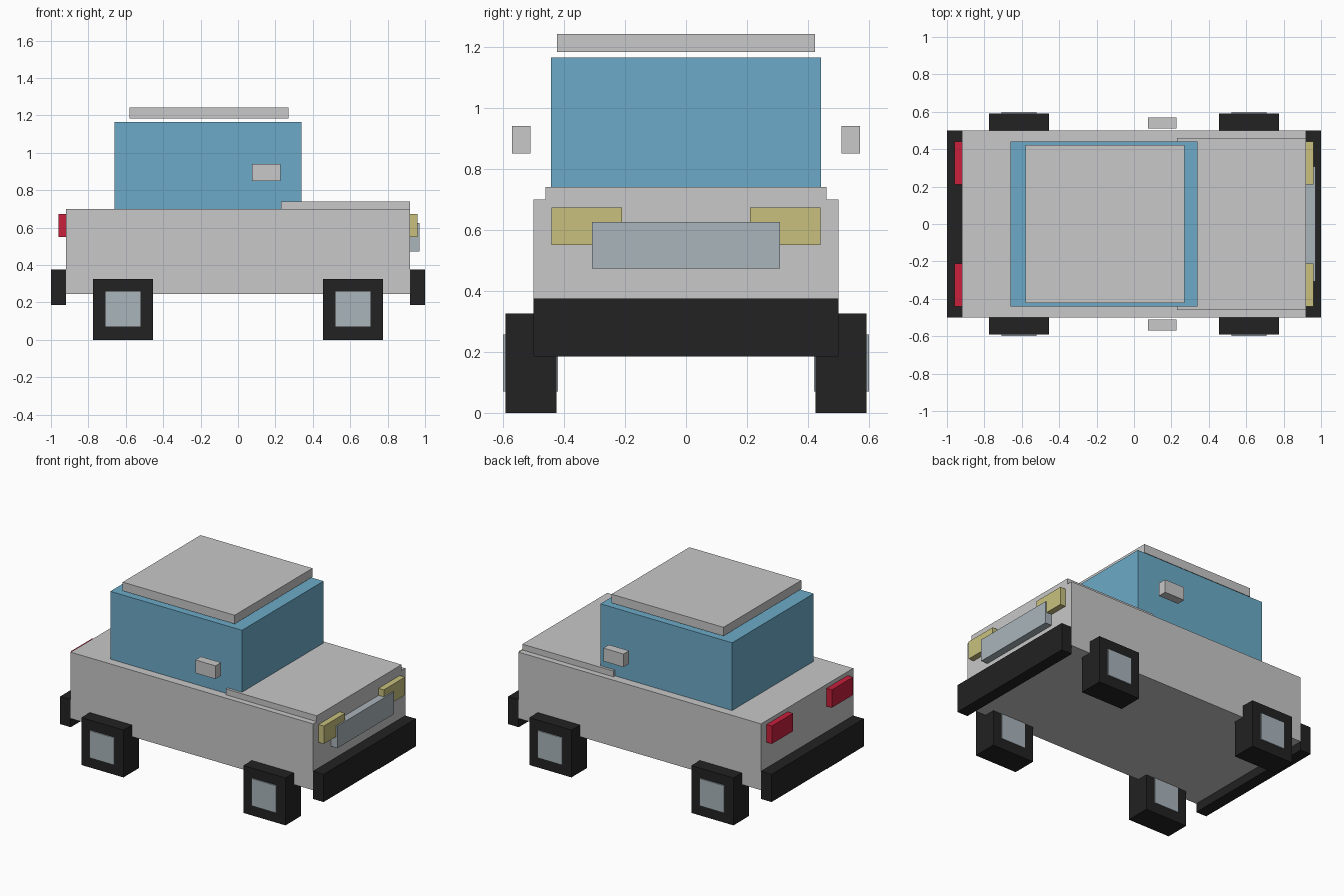
import bpy

if "Cube" in bpy.data.objects:
    bpy.data.objects.remove(bpy.data.objects["Cube"])


def material(name, rgb):
    m = bpy.data.materials.new(name)
    m.diffuse_color = (*rgb, 1)
    m.use_nodes = True
    m.node_tree.nodes["Principled BSDF"].inputs["Base Color"].default_value = m.diffuse_color
    return m


GREY = material("light grey paint", (0.58, 0.58, 0.58))
BLUE = material("blue glass", (0.15, 0.41, 0.58))
BLACK = material("black rubber", (0.016, 0.016, 0.016))
METAL = material("pale metal", (0.40, 0.46, 0.50))
YELLOW = material("yellow lamp", (0.58, 0.53, 0.21))
RED = material("red lamp", (0.58, 0.014, 0.045))


def box(name, x, y, z, mat):
    """Box from (min, max) ranges on each axis."""
    bpy.ops.mesh.primitive_cube_add(size=1, location=[sum(r) / 2 for r in (x, y, z)])
    o = bpy.context.object
    o.name = name
    o.scale = [r[1] - r[0] for r in (x, y, z)]
    bpy.ops.object.transform_apply(location=False, rotation=False, scale=True)
    o.data.materials.append(mat)


def pair(name, x, y, z, mat):
    """Matching boxes on both sides of the car."""
    box(name + "_left", x, y, z, mat)
    box(name + "_right", x, (-y[1], -y[0]), z, mat)


# Body, hood, cabin and floating roof panel
box("body", (-0.92, 0.92), (-0.5, 0.5), (0.245, 0.70), GREY)
box("hood", (0.23, 0.92), (-0.46, 0.46), (0.70, 0.74), GREY)
box("cabin", (-0.66, 0.34), (-0.442, 0.442), (0.70, 1.165), BLUE)
box("roof", (-0.58, 0.27), (-0.422, 0.422), (1.182, 1.242), GREY)

# Bumpers
box("front_bumper", (0.92, 1.0), (-0.5, 0.5), (0.185, 0.375), BLACK)
box("rear_bumper", (-1.0, -0.92), (-0.5, 0.5), (0.185, 0.375), BLACK)

# Grille, lamps and mirrors
box("grille", (0.92, 0.97), (-0.308, 0.308), (0.473, 0.625), METAL)
pair("headlight", (0.92, 0.96), (0.21, 0.44), (0.55, 0.673), YELLOW)
pair("taillight", (-0.96, -0.92), (0.21, 0.44), (0.55, 0.673), RED)
pair("mirror", (0.075, 0.228), (0.51, 0.57), (0.85, 0.94), GREY)

# Square wheels with hubs showing on both faces
for end, cx in (("front", 0.615), ("rear", -0.615)):
    pair(end + "_wheel", (cx - 0.16, cx + 0.16), (0.424, 0.592), (0, 0.325), BLACK)
    pair(end + "_hub", (cx - 0.093, cx + 0.093), (0.42, 0.60), (0.07, 0.257), METAL)
